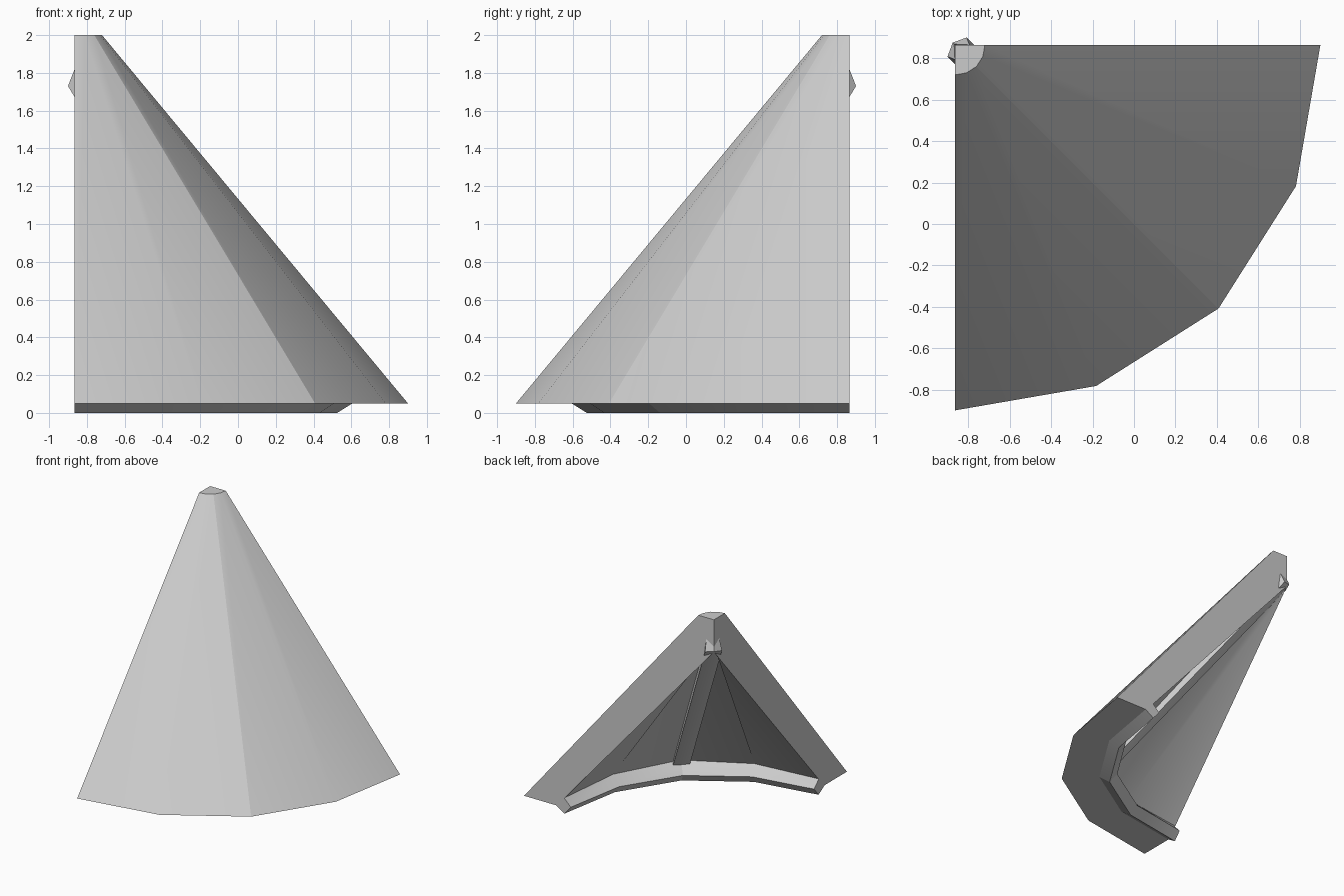
import bpy, bmesh, math
from mathutils import Vector

cube = bpy.data.objects.get("Cube")
if cube:
    bpy.data.objects.remove(cube)

AXIS = Vector((-0.865, 0.865, 0))   # corner the quarter cone turns around

grey = bpy.data.materials.new("light_grey")
grey.use_nodes = True
colour = (0.6, 0.6, 0.6, 1)
grey.diffuse_color = colour
grey.node_tree.nodes["Principled BSDF"].inputs["Base Color"].default_value = colour


def finish(bm, name, is_ridge=lambda e: False):
    """Smooth the gentle edges, keep corners and ridges sharp."""
    bmesh.ops.recalc_face_normals(bm, faces=bm.faces)
    for f in bm.faces:
        f.smooth = True
    for e in bm.edges:
        e.smooth = e.calc_face_angle(math.pi) < math.radians(30) and not is_ridge(e)
    mesh = bpy.data.meshes.new(name)
    bm.to_mesh(mesh)
    bm.free()
    mesh.materials.append(grey)
    obj = bpy.data.objects.new(name, mesh)
    obj.location = AXIS
    bpy.context.collection.objects.link(obj)


def around(r, z, angle):
    return Vector((r * math.cos(angle), -r * math.sin(angle), z))


def profile(mid):
    """Shell section; mid runs from 0 at the end walls to 1 under the ridge."""
    bulge = 1 + 0.02 * mid
    points = [(0, 2), (0.145, 2), (1.765, 0.05),              # outside
              (1.47, 0.05), (1.39, 0), (1.33, 0.07), (1.39, 0.13),  # batten
              (1.385 + 0.05 * mid, 0.136 + 0.015 * mid),      # recessed lining
              (0.05 + 0.08 * mid, 1.672 + 0.05 * mid), (0, 1.73)]
    return [(r * bulge, z) for r, z in points]


# Quarter cone shell with its bottom batten, swept in four steps
STEPS = 4
bm = bmesh.new()
rings = []
for i in range(STEPS + 1):
    angle = math.pi / 2 * i / STEPS
    section = profile(1 - abs(2 * i / STEPS - 1))
    rings.append([bm.verts.new(around(r, z, angle)) for r, z in section])
for a, b in zip(rings, rings[1:]):
    for k in range(len(a) - 1):
        bm.faces.new((a[k], a[k + 1], b[k + 1], b[k]))
bm.faces.new(rings[0])
bm.faces.new(rings[-1])
bmesh.ops.remove_doubles(bm, verts=bm.verts, dist=0.0005)
bmesh.ops.dissolve_degenerate(bm, edges=bm.edges, dist=0.0005)
finish(bm, "roof_shell",
       lambda e: all(abs(v.co.x + v.co.y) < 0.001 for v in e.verts))

# Diagonal rib under the ridge, wider below, its top end wrapping the corner
bm = bmesh.new()
along = around(1, 0, math.pi / 4)
across = Vector((-along.y, along.x, 0))


def row(half, side, middle):
    """Three points across the rib: two sides and a middle, each (reach, height)."""
    return [bm.verts.new(along * t + across * s * half + Vector((0, 0, z)))
            for s, (t, z) in ((-1, side), (0, middle), (1, side))]


top_low = row(0.065, (0.015, 1.73), (-0.015, 1.74))
top_high = row(0.05, (0.05, 1.82), (-0.005, 1.775))
foot_low = row(0.065, (1.42, 0.13), (1.42, 0.13))
foot_high = row(0.05, (1.5, 0.2), (1.5, 0.2))
loop = [top_low, top_high, foot_high, foot_low]
for a, b in zip(loop, loop[1:] + loop[:1]):
    for k in range(2):
        bm.faces.new((a[k], a[k + 1], b[k + 1], b[k]))
for k in (0, 2):
    bm.faces.new([r[k] for r in loop])
finish(bm, "ridge_rib")
